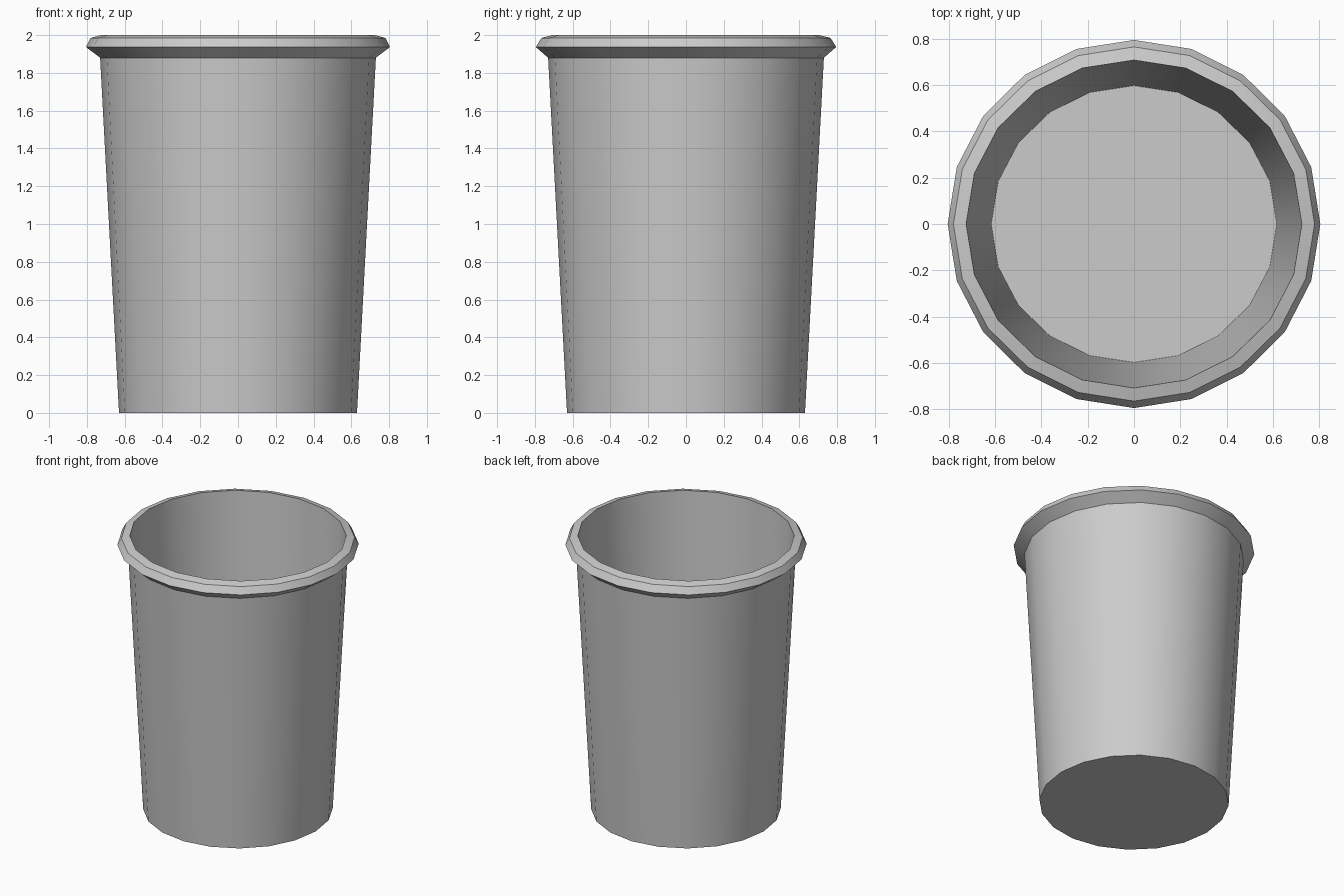
import bpy, bmesh
from math import cos, sin, pi, radians

if "Cube" in bpy.data.objects:
    bpy.data.objects.remove(bpy.data.objects["Cube"])

SIDES = 20

# Closed cup profile from outer base, over the rim, to the inner floor: (x radius, y radius, z)
profile = [
    (0.63, 0.63, 0.0),
    (0.73, 0.73, 1.88),
    (0.805, 0.795, 1.937),
    (0.78, 0.765, 1.985),
    (0.725, 0.708, 2.0),
    (0.617, 0.598, 0.03),
]

bm = bmesh.new()
rings = []
for rx, ry, z in profile:
    rings.append([bm.verts.new((rx * cos(2 * pi * i / SIDES), ry * sin(2 * pi * i / SIDES), z))
                  for i in range(SIDES)])

# Walls and rim
for a, b in zip(rings, rings[1:]):
    for i in range(SIDES):
        j = (i + 1) % SIDES
        bm.faces.new((a[i], a[j], b[j], b[i]))

# Underside and inner floor
bm.faces.new(rings[0][::-1])
bm.faces.new(rings[-1])
bmesh.ops.recalc_face_normals(bm, faces=bm.faces)

mesh = bpy.data.meshes.new("cup")
bm.to_mesh(mesh)
bm.free()
cup = bpy.data.objects.new("cup", mesh)
bpy.context.collection.objects.link(cup)

# Smooth round the walls, crisp at the rim and base
bpy.context.view_layer.objects.active = cup
cup.select_set(True)
bpy.ops.object.shade_smooth_by_angle(angle=radians(30))
